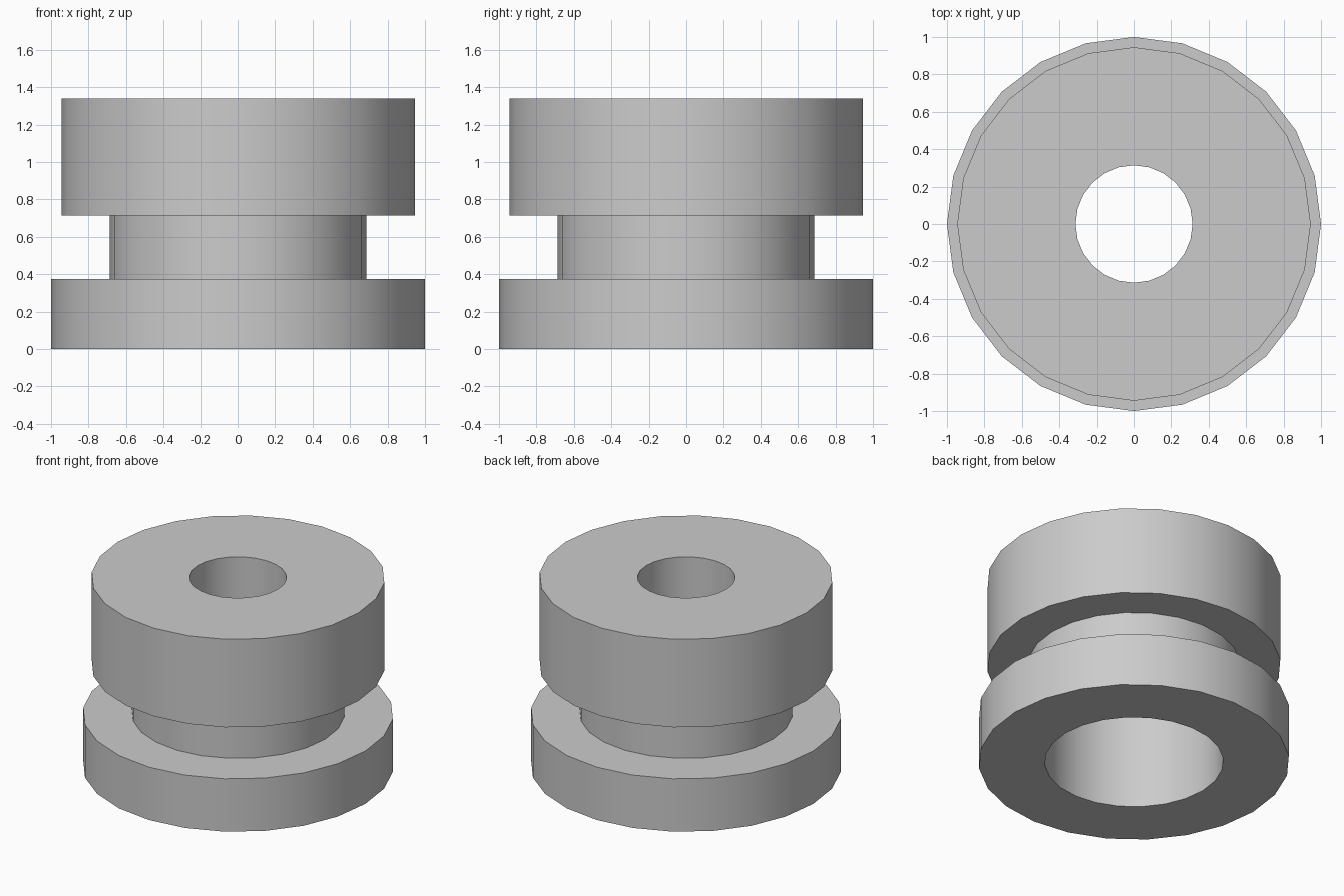
import bpy
import bmesh
from math import cos, sin, tau, radians

cube = bpy.data.objects.get("Cube")
if cube:
    bpy.data.objects.remove(cube, do_unlink=True)

SIDES = 24

# Heights and radii of the flange, neck, head and bores
FLANGE_TOP, NECK_TOP, HEAD_TOP = 0.375, 0.715, 1.34
FLANGE_R, NECK_R, HEAD_R = 1.0, 0.686, 0.945
WIDE_BORE_R, NARROW_BORE_R = 0.576, 0.314

grey = bpy.data.materials.new("plain grey")
grey.use_nodes = True
colour = (0.6, 0.6, 0.6, 1.0)
grey.diffuse_color = colour
grey.node_tree.nodes["Principled BSDF"].inputs["Base Color"].default_value = colour


def lathe(name, profile, material):
    """Revolve a closed (radius, height) profile around z."""
    bm = bmesh.new()
    rings = [[bm.verts.new((r * cos(tau * i / SIDES), r * sin(tau * i / SIDES), z))
              for i in range(SIDES)] for r, z in profile]
    for k, ring in enumerate(rings):
        after = rings[(k + 1) % len(rings)]
        for i in range(SIDES):
            j = (i + 1) % SIDES
            bm.faces.new((ring[i], ring[j], after[j], after[i]))
    bmesh.ops.recalc_face_normals(bm, faces=bm.faces)
    mesh = bpy.data.meshes.new(name)
    bm.to_mesh(mesh)
    bm.free()
    mesh.materials.append(material)
    obj = bpy.data.objects.new(name, mesh)
    bpy.context.collection.objects.link(obj)
    bpy.ops.object.select_all(action="DESELECT")
    obj.select_set(True)
    bpy.context.view_layer.objects.active = obj
    bpy.ops.object.shade_smooth_by_angle(angle=radians(30))
    return obj


# Grooved bushing: outside from the bottom up, then the stepped bore back down
lathe("grooved_bushing", [
    (FLANGE_R, 0), (FLANGE_R, FLANGE_TOP),
    (NECK_R, FLANGE_TOP), (NECK_R, NECK_TOP),
    (HEAD_R, NECK_TOP), (HEAD_R, HEAD_TOP),
    (NARROW_BORE_R, HEAD_TOP), (NARROW_BORE_R, NECK_TOP),
    (WIDE_BORE_R, NECK_TOP), (WIDE_BORE_R, 0),
], grey)
